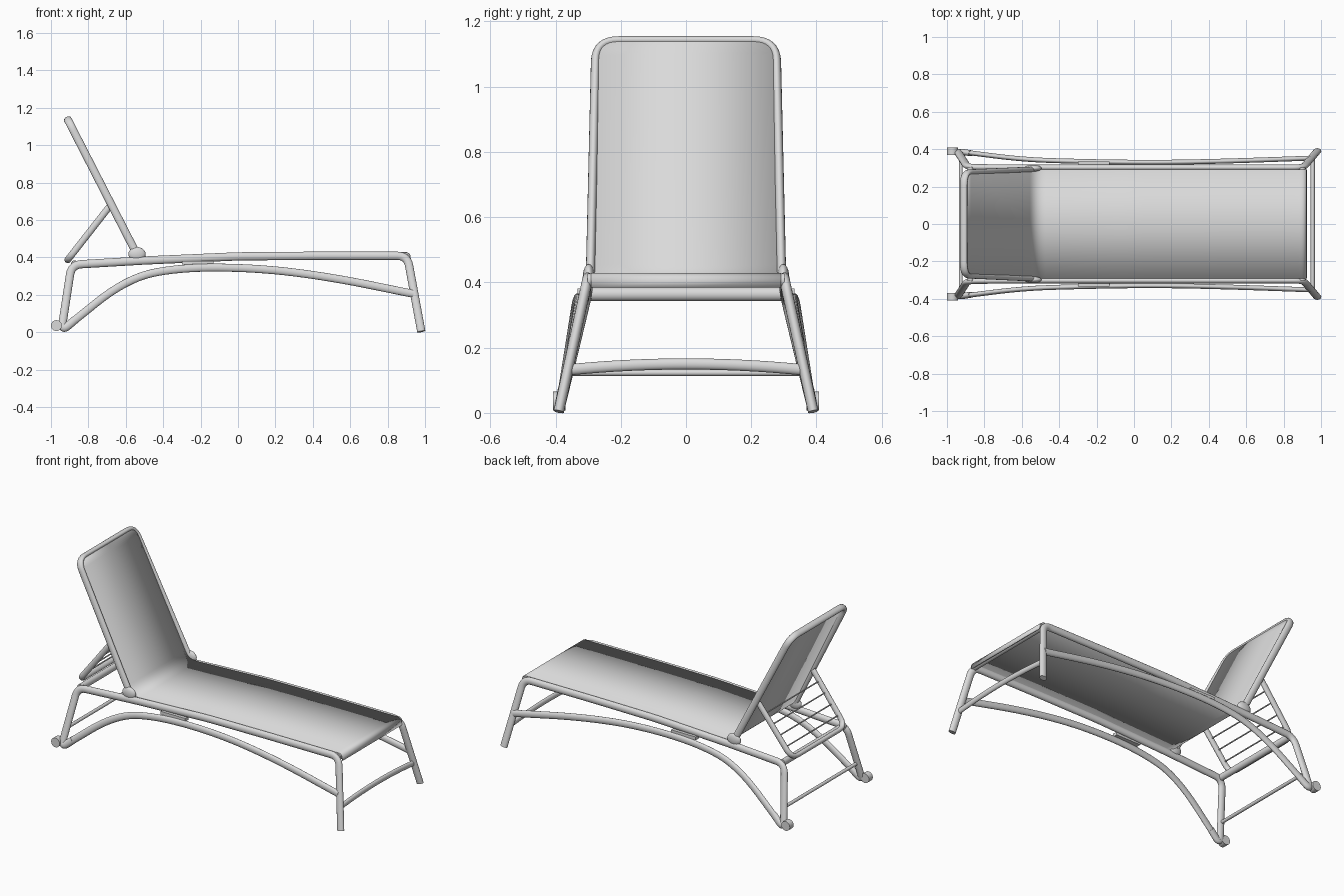
import bpy, bmesh, math
from mathutils import Vector, Matrix

if "Cube" in bpy.data.objects:
    bpy.data.objects.remove(bpy.data.objects["Cube"])

# Single light grey finish
mat = bpy.data.materials.new("light_grey")
mat.use_nodes = True
GREY = (0.7, 0.7, 0.7, 1)
mat.diffuse_color = GREY
mat.node_tree.nodes["Principled BSDF"].inputs["Base Color"].default_value = GREY

X, Y, Z = Vector((1, 0, 0)), Vector((0, 1, 0)), Vector((0, 0, 1))


def finish(name, bm):
    bmesh.ops.recalc_face_normals(bm, faces=bm.faces)
    mesh = bpy.data.meshes.new(name)
    bm.to_mesh(mesh)
    bm.free()
    mesh.materials.append(mat)
    ob = bpy.data.objects.new(name, mesh)
    bpy.context.collection.objects.link(ob)
    bpy.ops.object.select_all(action='DESELECT')
    ob.select_set(True)
    bpy.context.view_layer.objects.active = ob
    bpy.ops.object.shade_smooth_by_angle(angle=math.radians(40))
    return ob


def rounded(points, radius, steps=8):
    """Round every inner corner of a polyline."""
    pts = [Vector(p) for p in points]
    path = [pts[0]]
    for a, c, b in zip(pts, pts[1:], pts[2:]):
        r1 = min(radius, (a - c).length / 2)
        r2 = min(radius, (b - c).length / 2)
        p, q = c + (a - c).normalized() * r1, c + (b - c).normalized() * r2
        for i in range(steps + 1):
            t = i / steps
            v = p * (1 - t) ** 2 + c * 2 * t * (1 - t) + q * t * t
            if (v - path[-1]).length > 1e-4:
                path.append(v)
    path.append(pts[-1])
    return path


def tube(name, path, ref, a, b, sides=16):
    """Sweep an ellipse: half size a along ref, b across it."""
    bm = bmesh.new()
    rings = []
    for i, p in enumerate(path):
        tan = (path[min(i + 1, len(path) - 1)] - path[max(i - 1, 0)]).normalized()
        u = (ref - tan * ref.dot(tan)).normalized()
        v = tan.cross(u)
        rings.append([bm.verts.new(p + u * a * math.cos(k * math.tau / sides)
                                   + v * b * math.sin(k * math.tau / sides))
                      for k in range(sides)])
    for r, s in zip(rings, rings[1:]):
        for k in range(sides):
            j = (k + 1) % sides
            bm.faces.new((r[k], r[j], s[j], s[k]))
    bm.faces.new(rings[0])
    bm.faces.new(rings[-1])
    return finish(name, bm)


def flip(points, s):
    return [(x, y * s, z) for x, y, z in points]


frame = [(0.98, 0.39, 0.004), (0.905, 0.302, 0.409), (0.4, 0.302, 0.409),
         (0, 0.302, 0.406), (-0.5, 0.302, 0.384), (-0.89, 0.304, 0.361),
         (-0.945, 0.39, 0.004), (-0.87, 0.378, 0.068)]
arch = [(-0.92, 0.386, 0.027), (-0.6, 0.345, 0.285), (-0.32, 0.335, 0.347),
        (0.1, 0.328, 0.345), (0.5, 0.336, 0.295), (0.94, 0.352, 0.205)]

# Sides: legs and rail in one bent tube, arched brace, hinge, wheel, spacer
for side, s in (("left", 1), ("right", -1)):
    tube(side + "_leg_and_rail", rounded(flip(frame, s), 0.055), Y, 0.016, 0.022)
    tube(side + "_arched_brace", rounded(flip(arch, s), 1), Y, 0.013, 0.021)

    bm = bmesh.new()
    bmesh.ops.create_uvsphere(bm, u_segments=20, v_segments=12, radius=1)
    bmesh.ops.transform(bm, verts=bm.verts, matrix=Matrix.Translation((-0.54, s * 0.298, 0.418))
                        @ Matrix.Diagonal((0.046, 0.018, 0.038, 1)))
    finish(side + "_hinge", bm)

    tube(side + "_wheel", [Vector((-0.971, s * y, 0.036)) for y in (0.37, 0.376, 0.404, 0.408)],
         X, 0.029, 0.029, 24)

    bm = bmesh.new()
    bmesh.ops.create_cube(bm, size=1)
    bmesh.ops.transform(bm, verts=bm.verts, matrix=Matrix.Translation((-0.215, s * 0.318, 0.372))
                        @ Matrix.Diagonal((0.17, 0.03, 0.02, 1)))
    finish(side + "_spacer", bm)


# Cross members
def crossbar(name, x, z, half, a, b, rise=0):
    path = [Vector((x, half * k / 10, z + rise * (1 - (k / 10) ** 2))) for k in range(-10, 11)]
    tube(name, path, X, a, b)


crossbar("front_seat_bar", 0.9, 0.406, 0.302, 0.018, 0.021)
crossbar("rear_seat_bar", -0.875, 0.364, 0.304, 0.018, 0.021)
crossbar("front_leg_bar", 0.956, 0.132, 0.36, 0.012, 0.017, 0.018)
crossbar("rear_leg_bar", -0.926, 0.123, 0.36, 0.01, 0.01)

# Backrest hoop
low, high = Vector((-0.545, 0, 0.425)), Vector((-0.911, 0, 1.139))
lean = (high - low).normalized()
normal = Y.cross(lean)
hoop = [low + Y * 0.293, high + Y * 0.276, high - Y * 0.276, low - Y * 0.293]
tube("backrest_frame", rounded(hoop, 0.07), normal, 0.021, 0.014)

# Folding support hoop with thin cross rods
top, foot = Vector((-0.685, 0, 0.675)), Vector((-0.912, 0, 0.385))
prop = (foot - top).normalized()
hoop = [top + Y * 0.268, foot + Y * 0.262, foot - Y * 0.262, top - Y * 0.268]
tube("support_frame", rounded(hoop, 0.06), Y.cross(prop), 0.018, 0.014)
for i in range(1, 5):
    c = top.lerp(foot, i / 5)
    tube("support_rod_%d" % i, [c - Y * 0.265, c + Y * 0.265], X, 0.004, 0.004, 8)

# Sling: one strip over the front bar, along the seat and up the backrest
tip = high + normal * 0.013 + lean * 0.008
bend = Vector((-0.533, 0, 0.4))
corner = 0.065
profile = rounded([(0.922, 0, 0.385), (0.917, 0, 0.427), (0.86, 0, 0.426), (0.4, 0, 0.426),
                   (0, 0, 0.422), bend, tip], 0.06)[:-1]
profile += [tip.lerp(bend, 0.999 * corner * (1 - math.sin(k * math.pi / 20)) / (tip - bend).length)
            for k in range(11)]
bm = bmesh.new()
rows = []
for p in profile:
    climb = max(0, (p.z - 0.43) / (tip.z - 0.43))
    w = 0.291 - 0.008 * climb
    s = (tip - p).length
    if s < corner:
        w += math.sqrt(max(0, corner ** 2 - (corner - s) ** 2)) - corner
    rows.append([bm.verts.new(p + Y * w * k) for k in (-1, 0, 1)])
for r, q in zip(rows, rows[1:]):
    for k in range(2):
        bm.faces.new((r[k], r[k + 1], q[k + 1], q[k]))
sling = finish("sling_fabric", bm)
mod = sling.modifiers.new("thickness", 'SOLIDIFY')
mod.thickness = 0.006
mod.offset = 0
